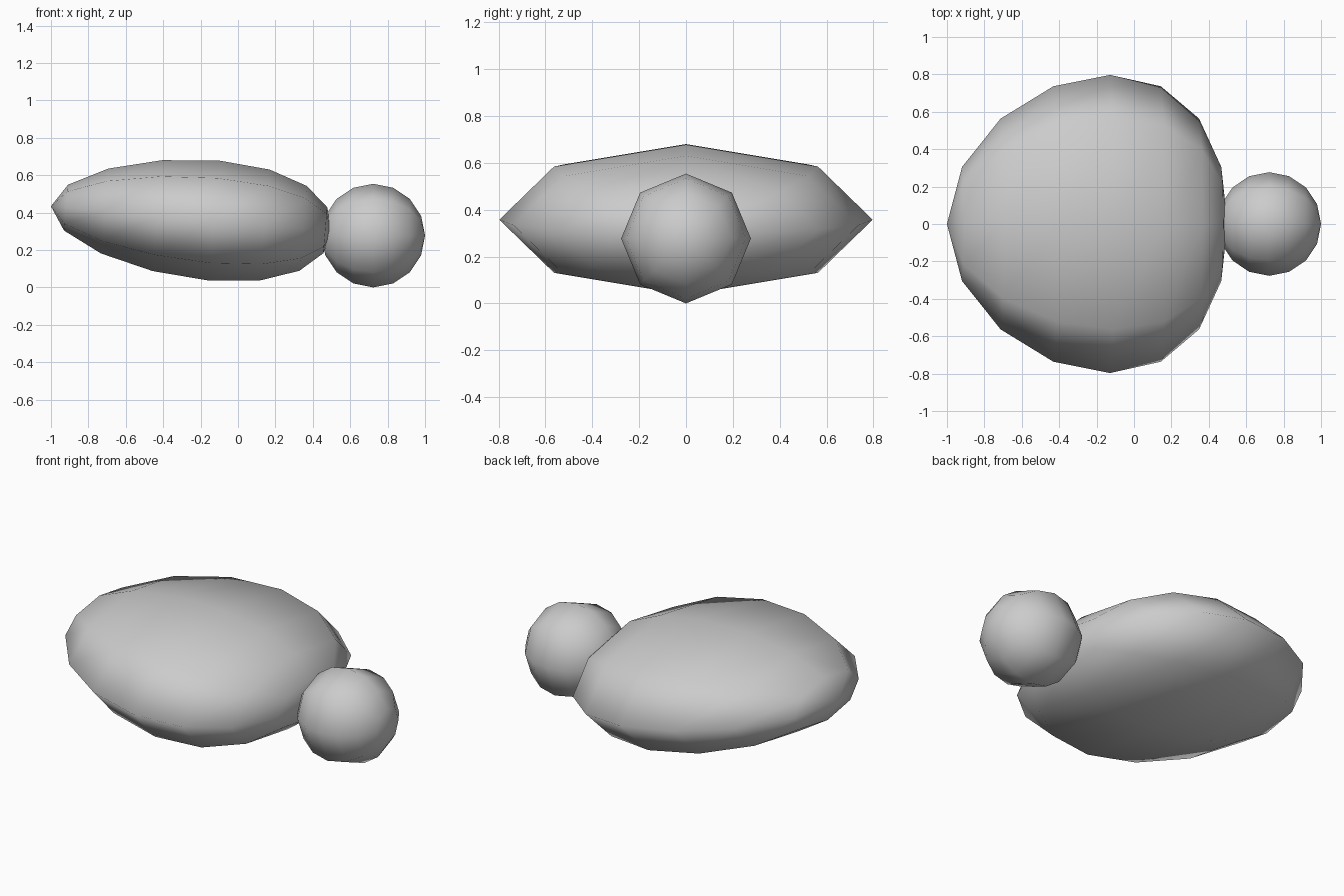
import bpy, bmesh
from math import radians
from mathutils import Matrix

if "Cube" in bpy.data.objects:
    bpy.data.objects.remove(bpy.data.objects["Cube"])


def ball(name, centre, radii, bulge=0.0, tilt=0.0):
    """Low-poly smooth sphere with its poles along x; bulge moves the widest part forward."""
    bm = bmesh.new()
    bmesh.ops.create_uvsphere(bm, u_segments=8, v_segments=8, radius=1.0)
    bm.transform(Matrix.Rotation(radians(90), 4, 'Y'))
    for v in bm.verts:
        s = max(0.0, 1.0 - v.co.x ** 2) ** 0.85
        v.co.x = v.co.x * radii[0] + bulge * s
        v.co.y *= radii[1]
        v.co.z *= radii[2]
    bmesh.ops.recalc_face_normals(bm, faces=bm.faces)
    for f in bm.faces:
        f.smooth = True
    mesh = bpy.data.meshes.new(name)
    bm.to_mesh(mesh)
    bm.free()
    obj = bpy.data.objects.new(name, mesh)
    obj.location = centre
    obj.rotation_euler.y = radians(tilt)
    bpy.context.collection.objects.link(obj)
    return obj


# Flat wide body, tilted slightly down toward the head
ball("body", (-0.25, 0, 0.368), (0.753, 0.797, 0.322), bulge=0.122, tilt=5)

# Round head
ball("head", (0.723, 0, 0.277), (0.277, 0.277, 0.277))
